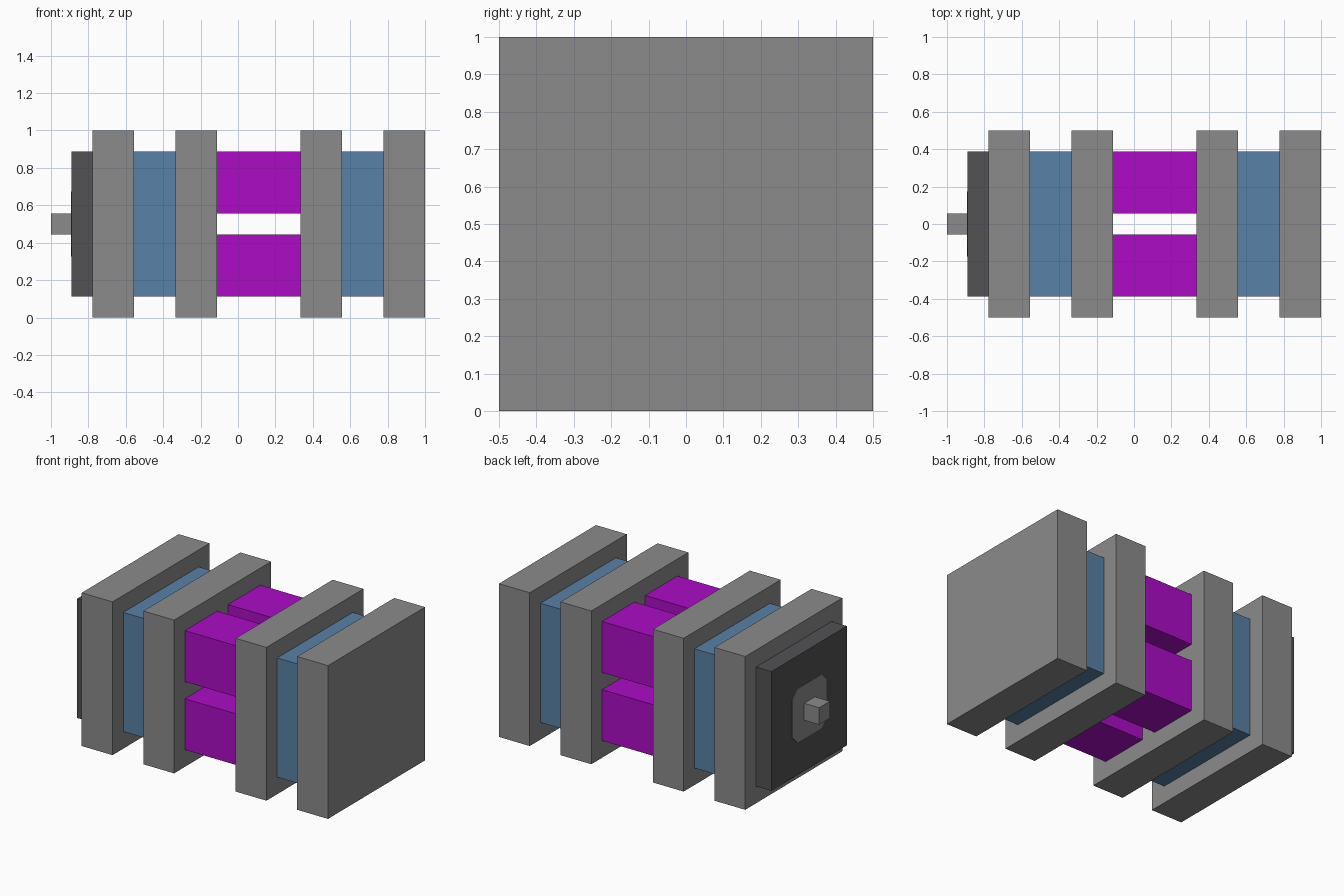
import bpy
import bmesh

cube = bpy.data.objects.get("Cube")
if cube:
    bpy.data.objects.remove(cube, do_unlink=True)

U = 1 / 9          # grid module of the design
CZ = 0.5           # height of the long axis


def make_material(name, rgb):
    """Flat material from 0-255 display values, stored as linear."""
    lin = [((c / 255 + 0.055) / 1.055) ** 2.4 if c > 10 else c / 255 / 12.92 for c in rgb]
    mat = bpy.data.materials.new(name)
    mat.use_nodes = True
    mat.diffuse_color = (*lin, 1)
    bsdf = next(n for n in mat.node_tree.nodes if n.type == 'BSDF_PRINCIPLED')
    bsdf.inputs["Base Color"].default_value = (*lin, 1)
    return mat


GREY = make_material("mid grey", (139, 139, 139))
DARK = make_material("dark grey", (82, 82, 84))
BLUE = make_material("steel blue", (88, 129, 166))
MAGENTA = make_material("magenta", (172, 12, 197))


def prism(name, x0, x1, outline, mat):
    """Extrude a (y, z) outline, measured from the long axis, between x0 and x1."""
    bm = bmesh.new()
    face = bm.faces.new([bm.verts.new((x0, y, z + CZ)) for y, z in outline])
    new = bmesh.ops.extrude_face_region(bm, geom=[face])["geom"]
    for v in new:
        if isinstance(v, bmesh.types.BMVert):
            v.co.x = x1
    bmesh.ops.recalc_face_normals(bm, faces=bm.faces)
    mesh = bpy.data.meshes.new(name)
    bm.to_mesh(mesh)
    bm.free()
    mesh.materials.append(mat)
    obj = bpy.data.objects.new(name, mesh)
    bpy.context.collection.objects.link(obj)
    return obj


def square(half, cy=0, cz=0):
    return [(cy + a * half, cz + b * half) for a, b in ((-1, -1), (1, -1), (1, 1), (-1, 1))]


# Four full-size square slabs
for i, start in enumerate((-7, -3, 3, 7)):
    prism(f"slab_{i + 1}", start * U, (start + 2) * U, square(4.5 * U), GREY)

# Blue spacers joining each outer pair of slabs
for side, start in (("right", -5), ("left", 5)):
    prism(f"spacer_{side}", start * U, (start + 2) * U, square(3.5 * U), BLUE)

# Four magenta blocks bridging the middle, with a cross-shaped gap
for sy, depth in ((-1, "front"), (1, "back")):
    for sz, level in ((-1, "lower"), (1, "upper")):
        prism(f"core_block_{depth}_{level}", -U, 3 * U,
              square(1.5 * U, sy * 2 * U, sz * 2 * U), MAGENTA)

# Dark end plate with a chamfered grey pad and a small square stub
prism("end_plate", -8 * U, -7 * U, square(3.5 * U), DARK)
h, k = 0.175, 0.125
pad = [(-k, -h), (k, -h), (h, -k), (h, k), (k, h), (-k, h), (-h, k), (-h, -k)]
prism("end_pad", -8 * U - 0.003, -8 * U + 0.002, pad, GREY)
prism("end_stub", -9 * U, -8 * U, square(0.5 * U), GREY)
